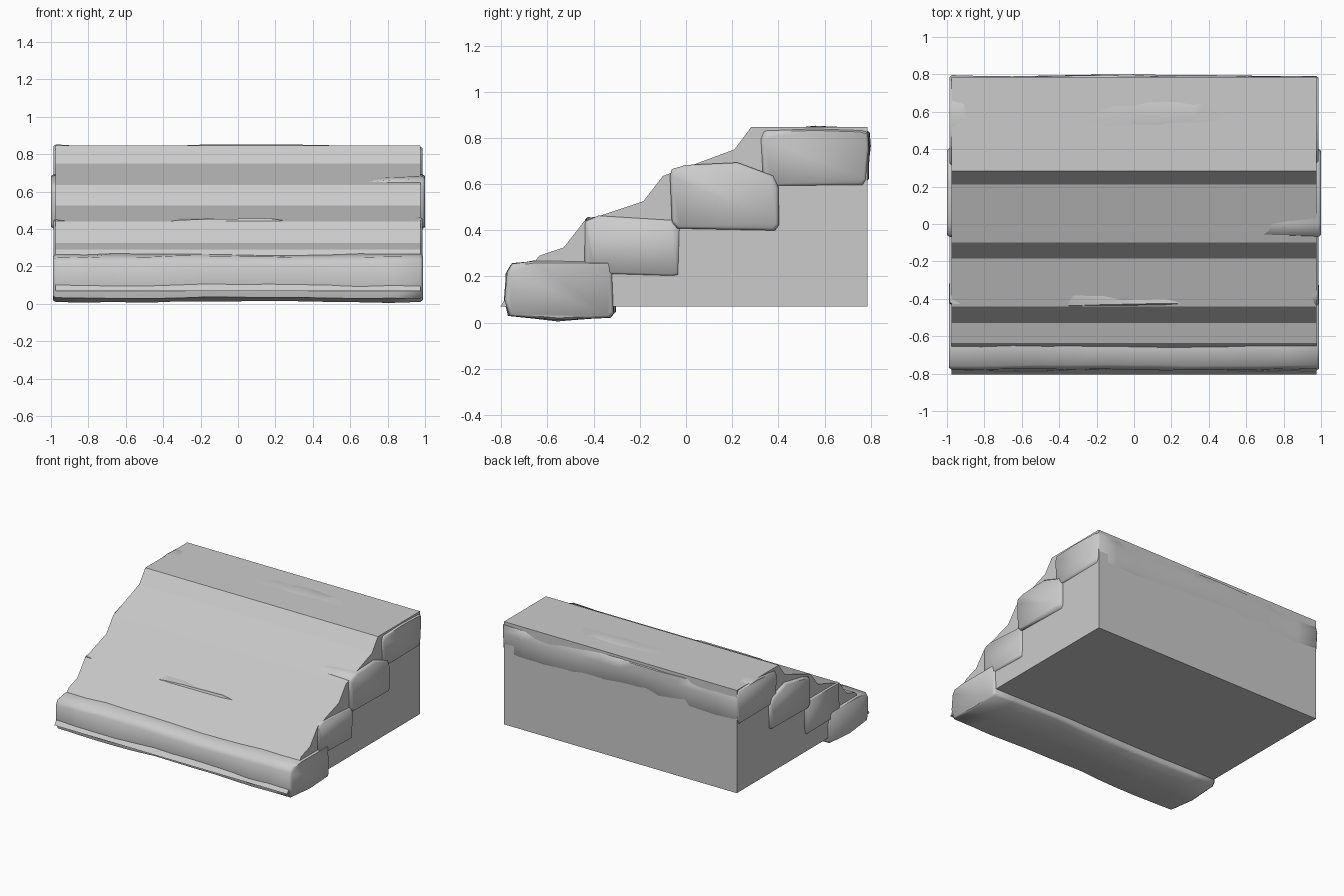
import bpy, bmesh, random
from math import sin, radians

if "Cube" in bpy.data.objects:
    bpy.data.objects.remove(bpy.data.objects["Cube"])


def finish(name, bm, smooth=None):
    bmesh.ops.recalc_face_normals(bm, faces=bm.faces)
    mesh = bpy.data.meshes.new(name)
    bm.to_mesh(mesh)
    bm.free()
    ob = bpy.data.objects.new(name, mesh)
    bpy.context.collection.objects.link(ob)
    if smooth:
        bpy.ops.object.select_all(action='DESELECT')
        ob.select_set(True)
        bpy.context.view_layer.objects.active = ob
        bpy.ops.object.shade_smooth_by_angle(angle=radians(smooth))
    return ob


def loft(name, sections, smooth=None):
    """Skin a list of equal-length closed rings and cap both ends."""
    bm = bmesh.new()
    rings = [[bm.verts.new(p) for p in s] for s in sections]
    n = len(rings[0])
    for a, b in zip(rings, rings[1:]):
        for i in range(n):
            j = (i + 1) % n
            bm.faces.new((a[i], a[j], b[j], b[i]))
    bm.faces.new(rings[0][::-1])
    bm.faces.new(rings[-1])
    return finish(name, bm, smooth)


# Packed earth core: a stepped slope extruded across the width
core = [(-0.805, 0.07), (-0.635, 0.29), (-0.53, 0.325), (-0.44, 0.44),
        (-0.185, 0.525), (-0.10, 0.635), (0.21, 0.75), (0.283, 0.848),
        (0.785, 0.848), (0.785, 0.07)]
loft("earth_core", [[(x, y, z) for y, z in core] for x in (-0.975, 0.975)])


def stone(name, profile, x_end, seed, wobble=0.007, lift=None):
    """Worn stone slab: side profile swept along x with uneven edges."""
    rng = random.Random(seed)
    cy = sum(p[0] for p in profile) / len(profile)
    cz = sum(p[1] for p in profile) / len(profile)
    inner = x_end - 0.014
    count = 13
    xs = [-inner + 2 * inner * i / (count - 1) for i in range(count)]
    phase = [rng.uniform(0, 6.28) for _ in profile]
    sections = []
    for x in xs:
        ring = []
        for i, (y, z) in enumerate(profile):
            wave = wobble * 0.6 * sin(4.5 * x + phase[i])
            dy = wave + rng.uniform(-0.4, 0.4) * wobble
            dz = wave + rng.uniform(-0.4, 0.4) * wobble
            if lift and i in lift[0]:
                dz += lift[1](x)
            ring.append((x, y + dy, z + dz))
        sections.append(ring)

    # slightly inset end caps round off the slab ends
    def cap(ring, x):
        return [(x, cy + (y - cy) * 0.95, cz + (z - cz) * 0.93) for _, y, z in ring]
    sections = [cap(sections[0], -x_end)] + sections + [cap(sections[-1], x_end)]
    return loft(name, sections, 55)


# Four stacked tread slabs, lowest first
stone("tread_1", [(-0.782, 0.10), (-0.778, 0.215), (-0.755, 0.252), (-0.66, 0.264),
                  (-0.33, 0.262), (-0.315, 0.245), (-0.31, 0.045), (-0.325, 0.025),
                  (-0.55, 0.011), (-0.765, 0.032)], 0.988, 3)

stone("tread_2", [(-0.435, 0.23), (-0.438, 0.415), (-0.432, 0.439), (-0.38, 0.446),
                  (-0.05, 0.452), (-0.02, 0.43), (-0.03, 0.21), (-0.05, 0.202),
                  (-0.41, 0.205)], 0.986, 8, 0.010,
      ((1, 2, 3), lambda x: 0.012 if abs(x) > 0.85 or -0.4 < x < 0.2 else -0.012))

stone("tread_3", [(-0.065, 0.43), (-0.07, 0.60), (-0.06, 0.630), (0.0, 0.650),
                  (0.22, 0.69), (0.38, 0.64), (0.402, 0.59), (0.40, 0.42),
                  (0.385, 0.402), (-0.04, 0.405)], 1.0, 5, 0.006,
      ((1, 2, 3), lambda x: max(0, min(1, (x - 0.5) / 0.4)) * 0.036))

stone("tread_4", [(0.33, 0.62), (0.315, 0.79), (0.335, 0.825), (0.56, 0.848),
                  (0.765, 0.836), (0.788, 0.82), (0.796, 0.76), (0.784, 0.62),
                  (0.765, 0.59), (0.36, 0.588)], 0.987, 12, 0.010)
